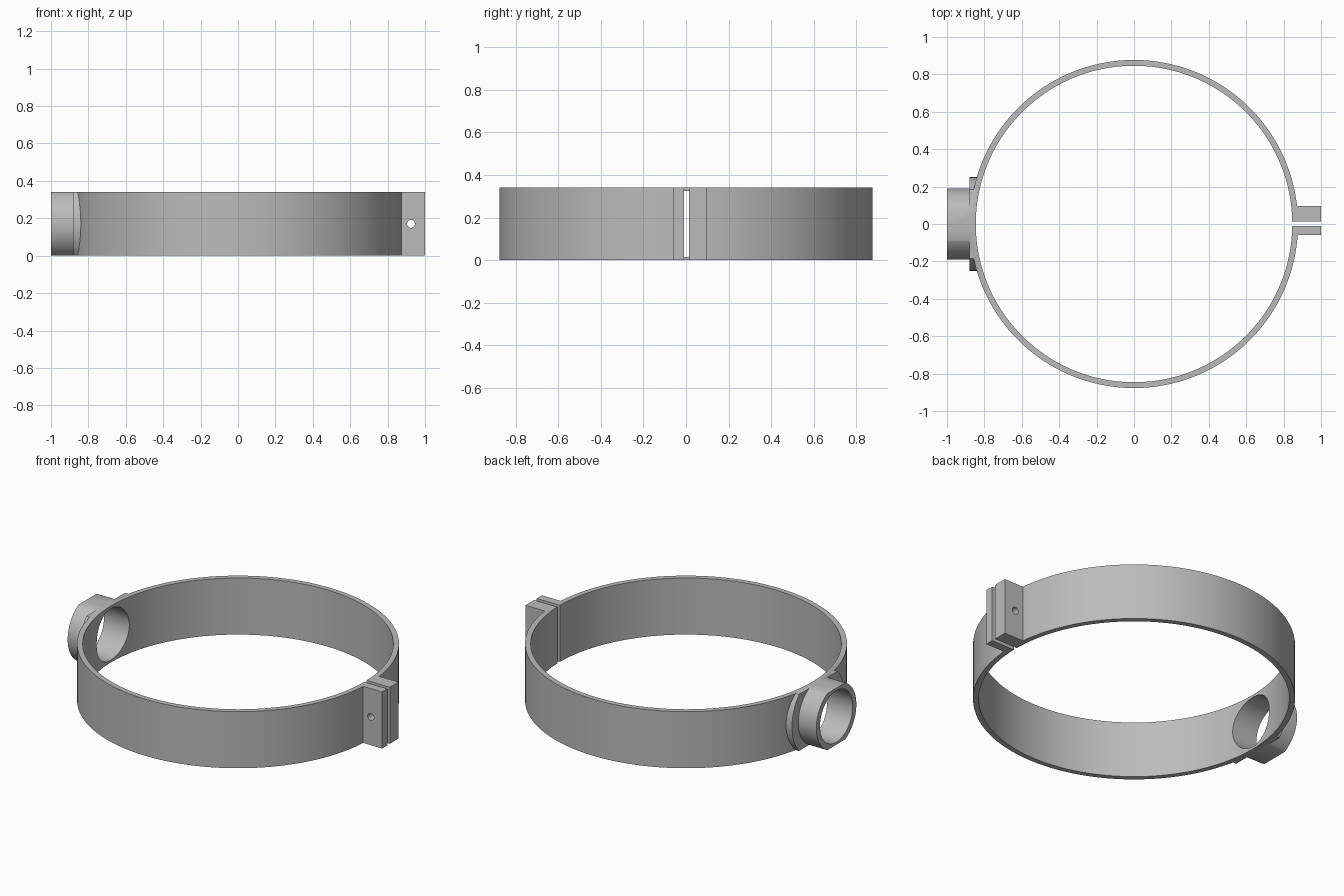
import bpy
from math import pi, radians
from mathutils import Matrix, Vector

if "Cube" in bpy.data.objects:
    bpy.data.objects.remove(bpy.data.objects["Cube"], do_unlink=True)

HEIGHT = 0.34
MID = HEIGHT / 2
R_OUT, R_IN = 0.877, 0.846

grey = bpy.data.materials.new("plain grey")
grey.use_nodes = True
colour = (0.5, 0.5, 0.5, 1)
grey.diffuse_color = colour
grey.node_tree.nodes["Principled BSDF"].inputs["Base Color"].default_value = colour


def rod(name, axis, radius, centre, length, sides=96):
    """Cylinder along the given axis."""
    turn = Vector(axis).to_track_quat('Z', 'Y').to_euler()
    bpy.ops.mesh.primitive_cylinder_add(vertices=sides, radius=radius, depth=length,
                                        location=centre, rotation=turn)
    ob = bpy.context.object
    ob.name = name
    return ob


def block(name, low, high):
    """Box between two corners."""
    low, high = Vector(low), Vector(high)
    bpy.ops.mesh.primitive_cube_add(size=1, location=(low + high) / 2)
    ob = bpy.context.object
    ob.name = name
    ob.scale = high - low
    return ob


def combine(body, tool, operation):
    """Apply a boolean to the body and discard the tool."""
    tool.hide_render = True
    bpy.context.view_layer.update()
    mod = body.modifiers.new(operation.lower(), 'BOOLEAN')
    mod.operation, mod.solver, mod.object = operation, 'EXACT', tool
    bpy.context.view_layer.objects.active = body
    bpy.ops.object.modifier_apply(modifier=mod.name)
    bpy.data.objects.remove(tool, do_unlink=True)


X, Y, Z = (1, 0, 0), (0, 1, 0), (0, 0, 1)

# Solid masses, oversized in height: band, pipe socket, flange, clamp ears
clamp = rod("ring_clamp", Z, R_OUT, (0, 0, MID), 0.8, 192)
combine(clamp, rod("pipe_socket", X, 0.19, (-0.85, 0, MID), 0.3), 'UNION')
combine(clamp, rod("socket_flange", X, 0.25, (-0.78, 0, MID), 0.2), 'UNION')
combine(clamp, block("clamp_ears", (0.7, -0.06, -0.1), (1, 0.097, 0.5)), 'UNION')

# Openings: band interior, ear slit, socket bore, bolt hole
combine(clamp, rod("band_opening", Z, R_IN, (0, 0, MID), 1, 192), 'DIFFERENCE')
combine(clamp, block("ear_slit", (0.6, -0.01, -1), (1.2, 0.014, 1)), 'DIFFERENCE')
combine(clamp, rod("socket_bore", X, 0.155, (-0.9, 0, MID), 0.6), 'DIFFERENCE')
combine(clamp, rod("bolt_hole", Y, 0.021, (0.925, 0, MID), 0.6, 32), 'DIFFERENCE')

# Trim everything to the band height
combine(clamp, block("height_slab", (-2, -2, 0), (2, 2, HEIGHT)), 'INTERSECT')

clamp.data.materials.clear()
clamp.data.materials.append(grey)
bpy.ops.object.select_all(action='DESELECT')
clamp.select_set(True)
bpy.context.view_layer.objects.active = clamp
bpy.ops.object.shade_smooth_by_angle(angle=radians(30))
